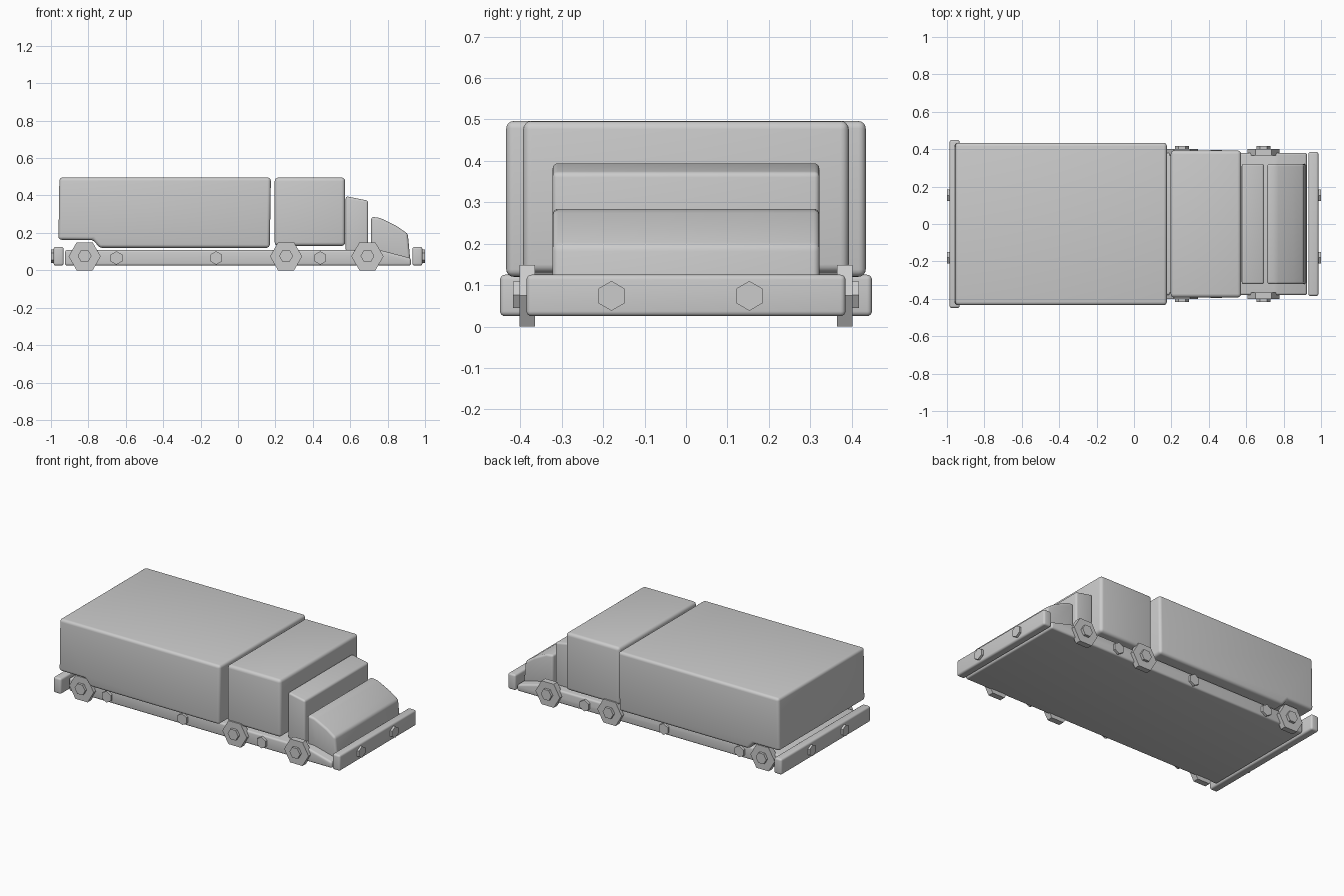
import bpy, bmesh, math

if "Cube" in bpy.data.objects:
    bpy.data.objects.remove(bpy.data.objects["Cube"])


def finish(name, bm, bevel=0.0, segments=4):
    bmesh.ops.recalc_face_normals(bm, faces=bm.faces)
    if bevel:
        edges = [e for e in bm.edges if e.calc_face_angle(0) > math.radians(12)]
        bmesh.ops.bevel(bm, geom=edges, offset=bevel, segments=segments,
                        profile=0.5, affect='EDGES', clamp_overlap=True)
    mesh = bpy.data.meshes.new(name)
    bm.to_mesh(mesh)
    bm.free()
    ob = bpy.data.objects.new(name, mesh)
    bpy.context.collection.objects.link(ob)
    bpy.ops.object.select_all(action='DESELECT')
    ob.select_set(True)
    bpy.context.view_layer.objects.active = ob
    bpy.ops.object.shade_smooth_by_angle(angle=math.radians(28))
    return ob


def extrude_side(name, profile, half_width, bevel):
    """Extrude an x-z side profile symmetrically across y."""
    bm = bmesh.new()
    face = bm.faces.new([bm.verts.new((x, -half_width, z)) for x, z in profile])
    ext = bmesh.ops.extrude_face_region(bm, geom=[face])
    verts = [g for g in ext['geom'] if isinstance(g, bmesh.types.BMVert)]
    bmesh.ops.translate(bm, verts=verts, vec=(0, 2 * half_width, 0))
    return finish(name, bm, bevel)


def hexagon(name, a, b, r, axis, start, end, turn):
    """Six-sided disc along 'y' (a=x, b=z) or along 'x' (a=y, b=z)."""
    bm = bmesh.new()
    rings = []
    for d in (start, end):
        ring = []
        for i in range(6):
            t = math.radians(60 * i + turn)
            u, w = a + r * math.cos(t), b + r * math.sin(t)
            ring.append(bm.verts.new((u, d, w) if axis == 'y' else (d, u, w)))
        rings.append(ring)
        bm.faces.new(ring)
    for i in range(6):
        j = (i + 1) % 6
        bm.faces.new((rings[0][i], rings[0][j], rings[1][j], rings[1][i]))
    return finish(name, bm)


def rect(x0, x1, z0, z1):
    return [(x0, z0), (x1, z0), (x1, z1), (x0, z1)]


# chassis, tapering down under the hood
extrude_side("chassis", [(-0.925, 0.025), (0.925, 0.025), (0.925, 0.065),
                         (0.76, 0.108), (-0.925, 0.108)], 0.38, 0.012)

# cargo box with raised rear underside over the back wheels
extrude_side("cargo_box", [(-0.96, 0.163), (-0.775, 0.163), (-0.74, 0.12),
                           (0.17, 0.12), (0.176, 0.496), (-0.955, 0.496)], 0.434, 0.018)

# sleeper block, cab and sloping hood
extrude_side("sleeper_block", rect(0.196, 0.573, 0.13, 0.496), 0.393, 0.02)
extrude_side("cab", [(0.576, 0.1), (0.696, 0.1), (0.696, 0.372), (0.576, 0.396)], 0.322, 0.012)
extrude_side("hood", [(0.712, 0.1), (0.77, 0.085), (0.922, 0.045), (0.908, 0.195),
                      (0.85, 0.235), (0.76, 0.28), (0.712, 0.286)], 0.322, 0.014)

# bumpers with hexagonal lamps
extrude_side("front_bumper", rect(0.932, 0.986, 0.025, 0.125), 0.385, 0.012)
extrude_side("rear_bumper", rect(-0.986, -0.932, 0.025, 0.125), 0.449, 0.012)
for side, label in ((1, "front"), (-1, "rear")):
    for y in (-0.18, 0.153):
        hexagon(label + "_lamp", y, 0.074, 0.036, 'x', side * 0.96, side * 1.0, 30)

# hexagonal wheels, hubs and side markers on both sides
for s in (-1, 1):
    for x in (-0.82, 0.257, 0.692):
        hexagon("wheel", x, 0.0745, 0.086, 'y', s * 0.365, s * 0.402, 0)
        hexagon("hub", x, 0.0765, 0.037, 'y', s * 0.39, s * 0.418, 0)
    for x in (-0.65, -0.117, 0.44):
        hexagon("side_marker", x, 0.066, 0.036, 'y', s * 0.36, s * 0.395, 30)
